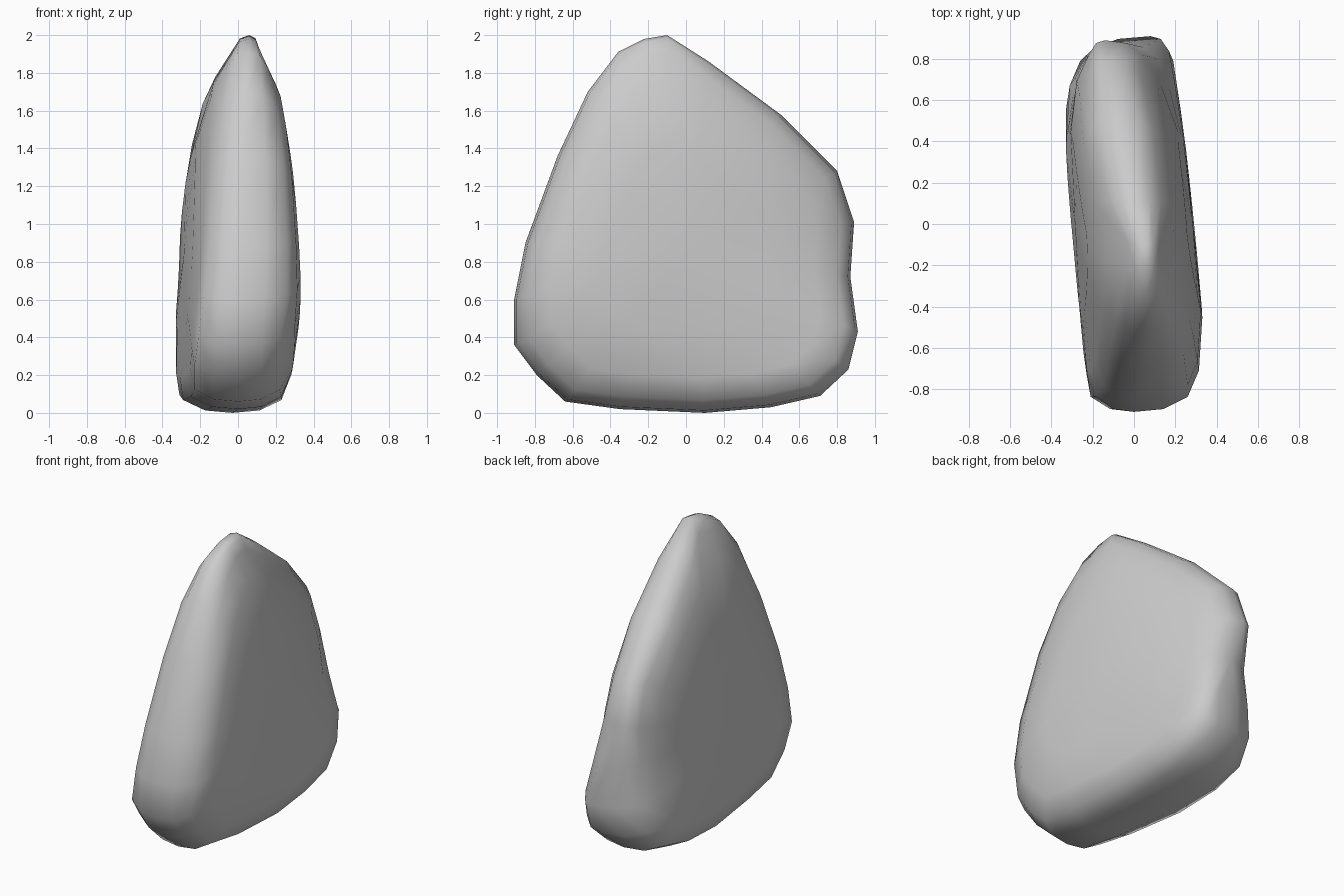
import bpy, bmesh

# Rock outline seen from the side: y, z, then rim x, left face x, right face x
OUTLINE = [
    (-0.10, 2.00, 0.06, -0.03, 0.12), (0.12, 1.86, 0.01, -0.12, 0.13),
    (0.50, 1.58, -0.06, -0.20, 0.09), (0.80, 1.28, -0.12, -0.21, 0.03),
    (0.89, 1.01, -0.14, -0.22, 0.04), (0.87, 0.72, -0.05, -0.21, 0.12),
    (0.91, 0.43, 0.08, -0.21, 0.17), (0.86, 0.23, 0.04, -0.26, 0.19),
    (0.71, 0.09, -0.03, -0.30, 0.21), (0.45, 0.03, -0.05, -0.31, 0.22),
    (0.10, 0.00, -0.03, -0.29, 0.23), (-0.35, 0.02, 0.00, -0.25, 0.23),
    (-0.64, 0.06, 0.00, -0.23, 0.22), (-0.79, 0.20, 0.00, -0.23, 0.23),
    (-0.91, 0.36, 0.00, -0.21, 0.23), (-0.91, 0.60, 0.00, -0.18, 0.26),
    (-0.85, 0.90, 0.01, -0.15, 0.26), (-0.68, 1.36, 0.03, -0.12, 0.24),
    (-0.52, 1.70, 0.05, -0.09, 0.20), (-0.36, 1.91, 0.06, -0.06, 0.16),
    (-0.22, 1.98, 0.06, -0.04, 0.13),
]
CZ = 0.85
# Rounded edge: inset scale, how far from rim to face, how far to face plane
PROFILE = [(0.985, 0.55, 0), (0.92, 1, 0), (0.78, 1, 0.5), (0.5, 1, 0.9)]

bm = bmesh.new()


def plane_x(side, y, z):
    """Slightly skewed planes of the two broad faces."""
    if side > 0:
        return 0.285 - 0.11 * y - 0.03 * (z - CZ)
    return -0.285 - 0.08 * y + 0.05 * (z - CZ)


def ring(side, scale, out, mid):
    verts = []
    for y, z, xm, xl, xr in OUTLINE:
        y, z = y * scale, CZ + (z - CZ) * scale
        x = xm + ((xr if side > 0 else xl) - xm) * out
        x += (plane_x(side, y, z) - x) * mid
        verts.append(bm.verts.new((x, y, z)))
    return verts


# Rim loop, then both broad faces
n = len(OUTLINE)
rim = ring(1, 1, 0, 0)
for side in (-1, 1):
    prev = rim
    for step in PROFILE:
        cur = ring(side, *step)
        for i in range(n):
            j = (i + 1) % n
            bm.faces.new((prev[i], prev[j], cur[j], cur[i]))
        prev = cur
    tip = bm.verts.new((plane_x(side, 0, CZ), 0, CZ))
    for i in range(n):
        bm.faces.new((prev[i], prev[(i + 1) % n], tip))
bmesh.ops.recalc_face_normals(bm, faces=bm.faces)
for f in bm.faces:
    f.smooth = True

mesh = bpy.data.meshes.new("rock")
bm.to_mesh(mesh)
bm.free()
rock = bpy.data.objects.new("rock", mesh)
bpy.context.collection.objects.link(rock)
